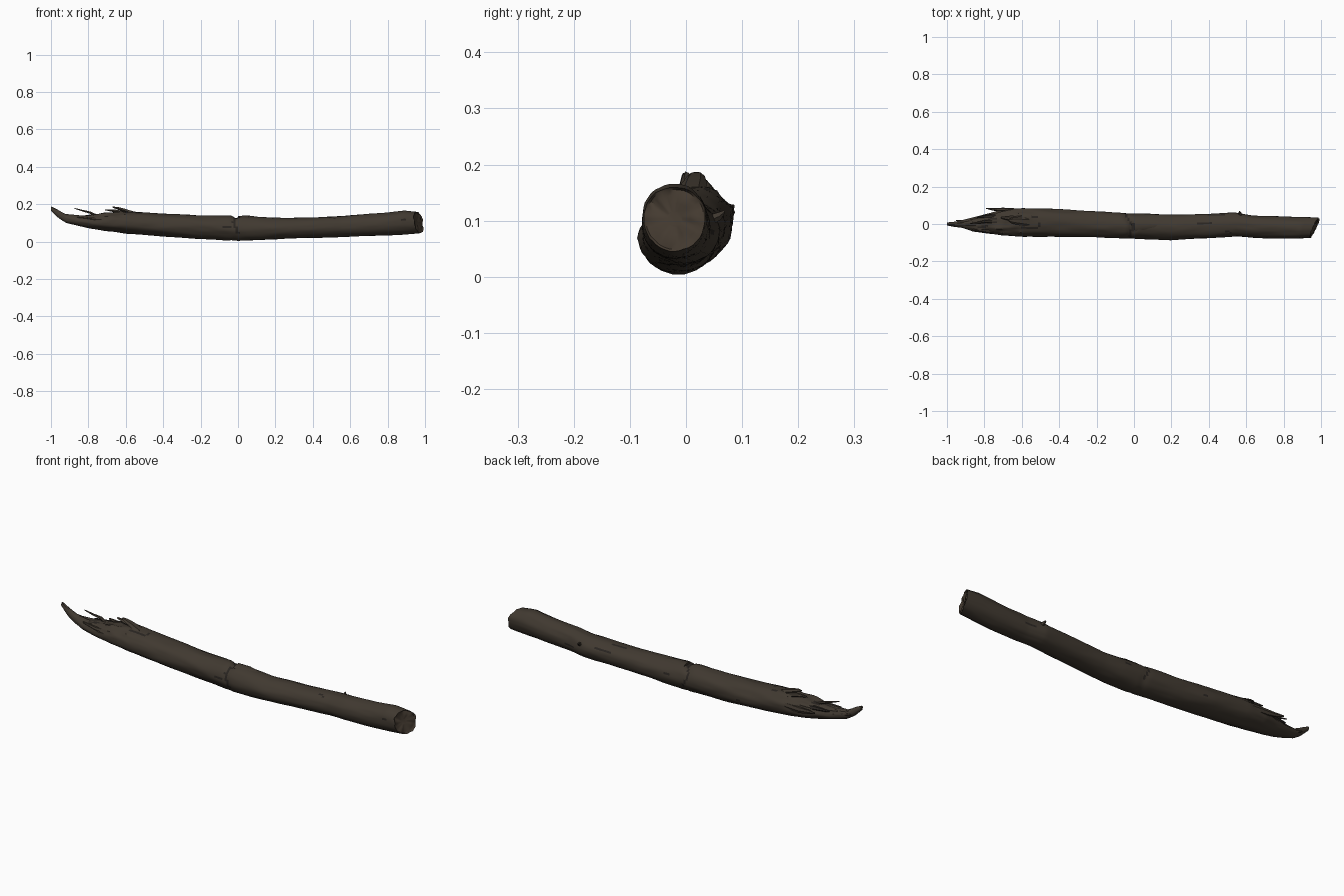
import bpy, bmesh, math
from mathutils import Vector, noise

old = bpy.data.objects.get("Cube")
if old:
    bpy.data.objects.remove(old, do_unlink=True)


def material(name, rgb):
    mat = bpy.data.materials.new(name)
    mat.use_nodes = True
    color = (*rgb, 1)
    mat.diffuse_color = color
    shader = mat.node_tree.nodes["Principled BSDF"]
    shader.inputs["Base Color"].default_value = color
    shader.inputs["Roughness"].default_value = 0.9
    return mat


BARK, CRACK, WOOD = 0, 1, 2
materials = [
    material("brown bark", (0.052, 0.041, 0.030)),
    material("dark crack", (0.022, 0.018, 0.015)),
    material("broken wood", (0.058, 0.043, 0.030)),
]


def finish(name, bm, angle):
    bmesh.ops.recalc_face_normals(bm, faces=bm.faces)
    mesh = bpy.data.meshes.new(name)
    bm.to_mesh(mesh)
    bm.free()
    for mat in materials:
        mesh.materials.append(mat)
    obj = bpy.data.objects.new(name, mesh)
    bpy.context.collection.objects.link(obj)
    bpy.ops.object.select_all(action='DESELECT')
    obj.select_set(True)
    bpy.context.view_layer.objects.active = obj
    bpy.ops.object.shade_smooth_by_angle(angle=math.radians(angle))
    return obj


def bridge(bm, a, b):
    n = len(a)
    return [bm.faces.new((a[i], a[(i + 1) % n], b[(i + 1) % n], b[i]))
            for i in range(n)]


# Stations along the log: x, front y, back y, bottom z, top z
stations = [
    (-1, -.008, .008, .165, .187),
    (-.96, -.016, .012, .125, .168),
    (-.92, -.02, .02, .1, .145),
    (-.86, -.04, .035, .085, .14),
    (-.78, -.05, .055, .068, .14),
    (-.7, -.062, .078, .056, .155),
    (-.6, -.068, .085, .044, .163),
    (-.4, -.07, .08, .027, .15),
    (-.2, -.07, .068, .014, .14),
    (0, -.08, .054, .004, .138),
    (.2, -.085, .05, .012, .126),
    (.4, -.076, .055, .02, .13),
    (.55, -.066, .06, .024, .137),
    (.64, -.075, .045, .027, .143),
    (.8, -.079, .04, .034, .155),
    (.9, -.079, .038, .04, .166),
    (.975, -.076, .035, .046, .16),
]


def section(x):
    for a, b in zip(stations, stations[1:]):
        if x <= b[0]:
            t = (x - a[0]) / (b[0] - a[0])
            return [p + (q - p) * t for p, q in zip(a[1:], b[1:])]
    return stations[-1][1:]


def crack_offset(x, a):
    # Distance from the wavering break line around the middle
    return x + .02 + .012 * math.sin(a * 3) + .01 * math.cos(a)


# Log: lofted rings with long grain, lumps and a cross crack
SIDES, RINGS = 40, 170
bm = bmesh.new()
rings = []
start, end = stations[0][0], stations[-1][0]
for r in range(RINGS + 1):
    x = start + (end - start) * r / RINGS
    y0, y1, z0, z1 = section(x)
    cy, cz, ry, rz = (y0 + y1) / 2, (z0 + z1) / 2, (y1 - y0) / 2, (z1 - z0) / 2
    ring = []
    for s in range(SIDES):
        a = math.tau * s / SIDES
        c, sn = math.cos(a), math.sin(a)
        lump = noise.noise(Vector((x * 5, c * 1.3, sn * 1.3))) * .05
        grain = noise.noise(Vector((x * 9, c * 5, sn * 5))) * .035
        k = 1 + lump + grain
        top = max(0, sn)
        # Ragged surface on the broken end
        ragged = max(0, min(1, (-.5 - x) * 5)) * (.25 + top)
        k += ragged * .17 * noise.noise(Vector((x * 16, c * 4, sn * 4)))
        # Notch on top of the cross crack
        k -= (.04 + .2 * top ** 4) * math.exp(-(crack_offset(x, a) / .016) ** 2)
        y, z = cy + ry * c * k, cz + rz * sn * k
        # Slanted cut at the thick end
        w = max(0, min(1, (x - .85) / .12))
        shift = w * (.42 * y - .2 * (z - .1))
        shift += w ** 3 * .008 * noise.noise(Vector((9, y * 40, z * 40)))
        ring.append(bm.verts.new((min(1, x + shift), y, max(0, z))))
    rings.append(ring)
for a, b in zip(rings, rings[1:]):
    bridge(bm, a, b)
bm.faces.new(rings[0])

# Rough end face, built as shrinking rings
rim = rings[-1]
center = sum((v.co for v in rim), Vector()) / SIDES
previous, end_faces = rim, []
for scale in (.93, .75, .5, .25):
    inner = []
    for v in rim:
        p = center.lerp(v.co, scale)
        p.x += -.006 + .012 * noise.noise(p * 35)
        inner.append(bm.verts.new(p))
    end_faces += bridge(bm, previous, inner)
    previous = inner
end_faces.append(bm.faces.new(previous))

# Bark fissures and the crack are dark, the end face is bare wood
for f in bm.faces:
    p = f.calc_center_median()
    y0, y1, z0, z1 = section(p.x)
    a = math.atan2(p.z - (z0 + z1) / 2, p.y - (y0 + y1) / 2)
    around = Vector((p.x * 7, math.cos(a) * 5, math.sin(a) * 5 + 3))
    limit = .36 if p.x < -.5 and math.sin(a) > .2 else .56
    if abs(crack_offset(p.x, a)) < .007 and math.sin(a) > -.5:
        f.material_index = CRACK
    elif noise.noise(around) > limit and math.sin(a) > -.3:
        f.material_index = CRACK
for f in end_faces:
    f.material_index = WOOD
finish("log", bm, 45)


def splinter(name, path, width, thick, mat=BARK, sides=6):
    # Tapered, flattened shard following a short path
    pts = [Vector(p) for p in path]
    b = bmesh.new()
    loops = []
    for i, p in enumerate(pts):
        d = pts[min(i + 1, len(pts) - 1)] - pts[max(i - 1, 0)]
        q = d.to_track_quat('X', 'Z')
        taper = 1 - .75 * (i / (len(pts) - 1)) ** 1.5
        loop = []
        for s in range(sides):
            ang = math.tau * s / sides
            off = Vector((0, math.cos(ang) * width, math.sin(ang) * thick))
            loop.append(b.verts.new(p + q @ (off * taper)))
        loops.append(loop)
    for u, v in zip(loops, loops[1:]):
        bridge(b, u, v)
    b.faces.new(loops[0])
    b.faces.new(loops[-1])
    for f in b.faces:
        f.material_index = mat
    finish(name, b, 30)


# Shards and strips of the broken end
splinter("back_strip", [(-.6, .07, .115), (-.7, .077, .115), (-.75, .078, .12),
                        (-.79, .084, .125)], .012, .018)
splinter("thin_twig", [(-.74, .01, .13), (-.79, .015, .155), (-.83, .008, .165),
                       (-.875, .003, .178)], .009, .008)
splinter("top_shard", [(-.56, .01, .15), (-.61, .015, .168), (-.65, .018, .18),
                       (-.67, .02, .184)], .026, .012)
splinter("crest_shard", [(-.6, .035, .15), (-.66, .03, .164), (-.71, .034, .17)],
         .02, .012)
splinter("front_shard", [(-.7, -.035, .12), (-.78, -.038, .122),
                         (-.86, -.03, .132)], .014, .014)
splinter("tip_shard", [(-.85, .012, .115), (-.91, .014, .125), (-.95, .02, .135)],
         .011, .012, WOOD)
splinter("middle_shard", [(-.68, .04, .12), (-.76, .042, .128), (-.84, .036, .13)],
         .018, .016, CRACK)

# Bark ridge beside the crack and the small branch stub
splinter("bark_ridge", [(.0, -.01, .13), (.06, -.008, .133), (.17, -.01, .122)],
         .03, .009)
splinter("branch_stub", [(.57, .04, .1), (.567, .058, .108), (.563, .068, .116)],
         .011, .011)
